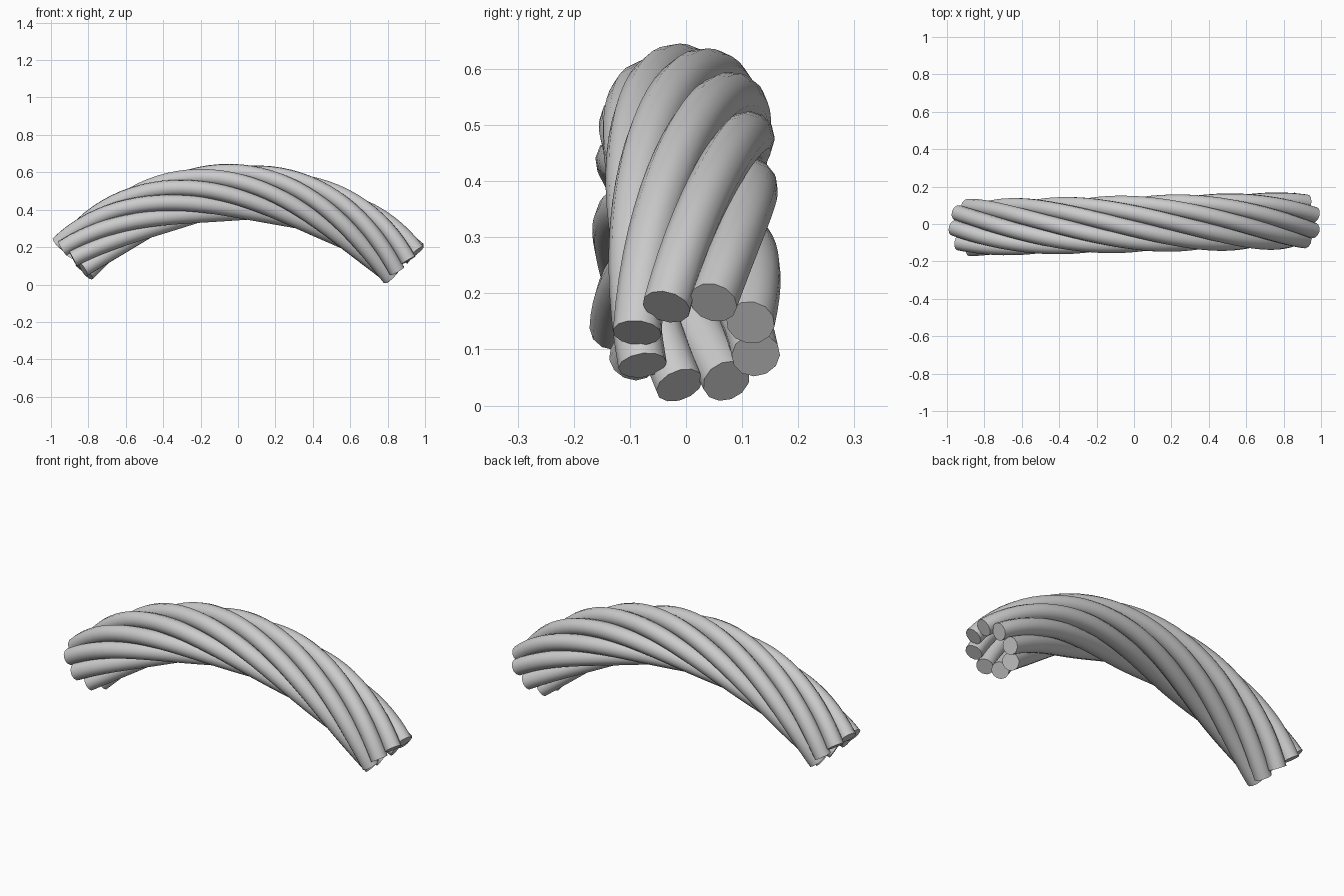
import bpy
from math import sin, cos, radians, pi
from mathutils import Vector, Matrix

if "Cube" in bpy.data.objects:
    bpy.data.objects.remove(bpy.data.objects["Cube"])

STRANDS, STEPS = 8, 40
ARC_R, HALF_ANGLE = 1.25, radians(45.2)
RING_R, STRAND_R = 0.110, 0.0435
TWIST, END_PHASE = radians(300), radians(30)
TILT = Matrix.Rotation(radians(1.2), 3, 'Z') @ Matrix.Rotation(radians(0.9), 3, 'Y')

grey = bpy.data.materials.new("light_grey")
grey.use_nodes = True
grey.diffuse_color = (0.6, 0.6, 0.6, 1)
grey.node_tree.nodes["Principled BSDF"].inputs["Base Color"].default_value = (0.6, 0.6, 0.6, 1)


def strand_point(t, phase):
    """Point on a strand twisted around the arched centre line, t from 0 to 1."""
    bend = HALF_ANGLE * (2 * t - 1)
    outward = Vector((sin(bend), 0, cos(bend)))
    roll = phase + END_PHASE + TWIST * (t - 1)
    centre = outward * ARC_R + Vector((0, 0, 0.493 - ARC_R))
    offset = outward * cos(roll) + Vector((0, -sin(roll), 0))
    return TILT @ (centre + offset * RING_R)


# Round strands of the rope
for i in range(STRANDS):
    curve = bpy.data.curves.new(f"rope_strand_{i + 1}", 'CURVE')
    curve.dimensions = '3D'
    curve.bevel_depth = STRAND_R
    curve.bevel_resolution = 4
    curve.use_fill_caps = True
    spline = curve.splines.new('POLY')
    spline.points.add(STEPS)
    for k, p in enumerate(spline.points):
        p.co = (*strand_point(k / STEPS, i * 2 * pi / STRANDS), 1)
    curve.materials.append(grey)
    strand = bpy.data.objects.new(f"rope_strand_{i + 1}", curve)
    bpy.context.collection.objects.link(strand)
    bpy.ops.object.select_all(action='DESELECT')
    strand.select_set(True)
    bpy.context.view_layer.objects.active = strand
    bpy.ops.object.convert(target='MESH')
    bpy.ops.object.shade_smooth_by_angle(angle=radians(40))
